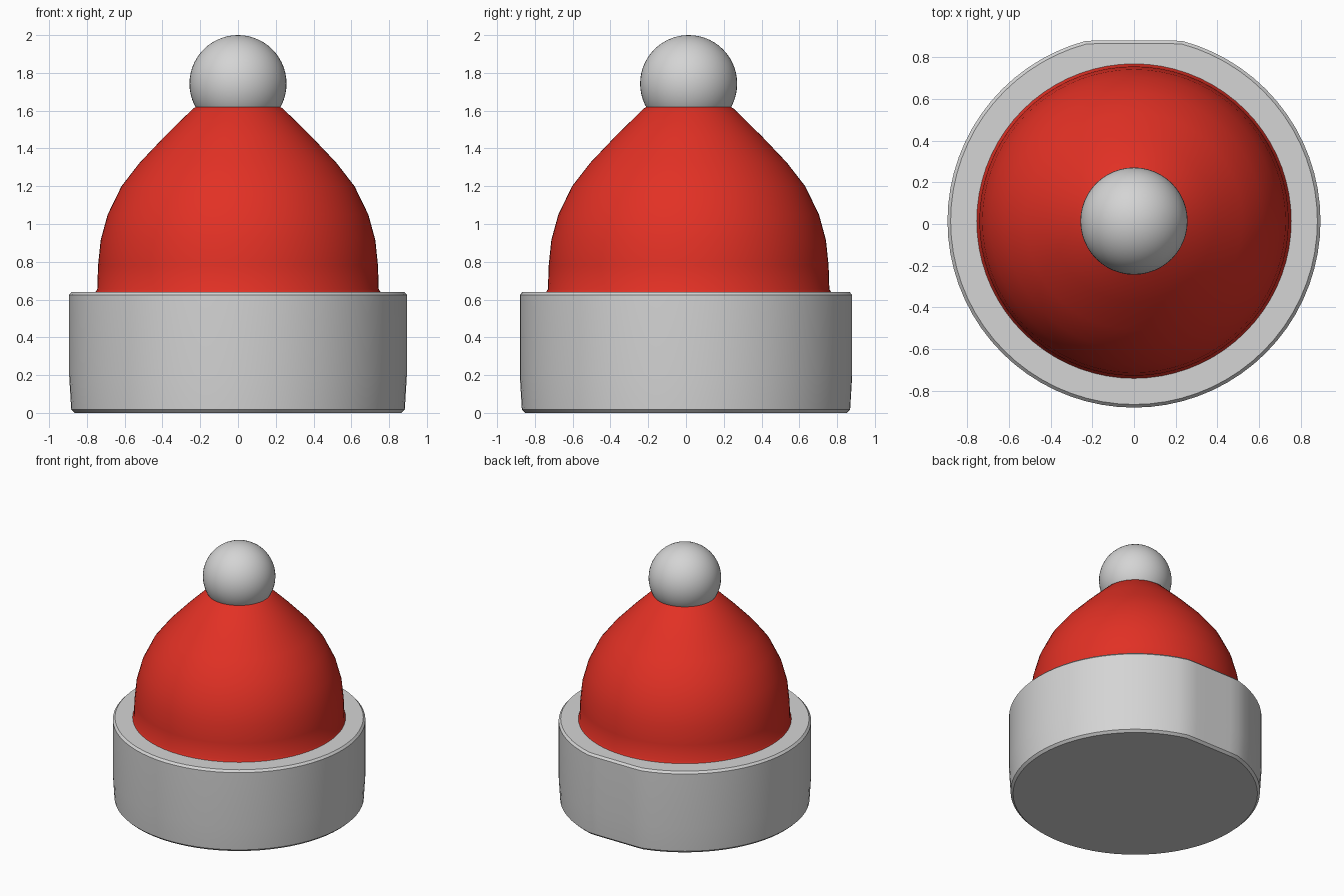
import bpy, bmesh, math

if "Cube" in bpy.data.objects:
    bpy.data.objects.remove(bpy.data.objects["Cube"])

CY = 0.014       # the round parts sit slightly behind the origin
BACK = 0.88      # flattened back of the cuff
SEG = 72


def material(name, rgb):
    m = bpy.data.materials.new(name)
    m.diffuse_color = (*rgb, 1)
    m.use_nodes = True
    m.node_tree.nodes["Principled BSDF"].inputs["Base Color"].default_value = m.diffuse_color
    return m


RED = material("red knit", (0.76, 0.03, 0.018))
GREY = material("light grey fluff", (0.66, 0.66, 0.66))


def finish(bm, name, mat, angle):
    bmesh.ops.recalc_face_normals(bm, faces=bm.faces[:])
    me = bpy.data.meshes.new(name)
    bm.to_mesh(me)
    bm.free()
    ob = bpy.data.objects.new(name, me)
    bpy.context.collection.objects.link(ob)
    me.materials.append(mat)
    bpy.ops.object.select_all(action='DESELECT')
    ob.select_set(True)
    bpy.context.view_layer.objects.active = ob
    bpy.ops.object.shade_smooth_by_angle(angle=math.radians(angle))
    return ob


def lathe(name, profile, mat, angle=35, back=None):
    """Closed turned solid; 'back' flattens the rear, less the bevel inset."""
    bm = bmesh.new()
    rmax = max(r for r, z in profile)
    rings = []
    for r, z in profile:
        ring = []
        for i in range(SEG):
            a = 2 * math.pi * i / SEG
            y = CY + r * math.sin(a)
            if back is not None:
                y = min(y, back - (rmax - r))
            ring.append(bm.verts.new((r * math.cos(a), y, z)))
        rings.append(ring)
    for lo, hi in zip(rings, rings[1:]):
        for i in range(SEG):
            j = (i + 1) % SEG
            bm.faces.new((lo[i], lo[j], hi[j], hi[i]))
    bm.faces.new(rings[0][::-1])
    bm.faces.new(rings[-1])
    return finish(bm, name, mat, angle)


# folded cuff with small bevels
lathe("cuff", [(0.865, 0.0), (0.883, 0.017), (0.894, 0.2), (0.894, 0.625),
               (0.879, 0.641)], GREY, 30, BACK)

# knitted dome
lathe("dome", [(0.757, 0.636), (0.745, 0.655), (0.741, 0.78), (0.727, 0.915),
               (0.69, 1.05), (0.617, 1.20), (0.52, 1.325), (0.389, 1.463),
               (0.237, 1.612), (0.222, 1.62)], RED, 40)

# pompom
bm = bmesh.new()
bmesh.ops.create_uvsphere(bm, u_segments=48, v_segments=28, radius=0.257)
bmesh.ops.translate(bm, vec=(0, CY, 1.743), verts=bm.verts[:])
finish(bm, "pompom", GREY, 60)
